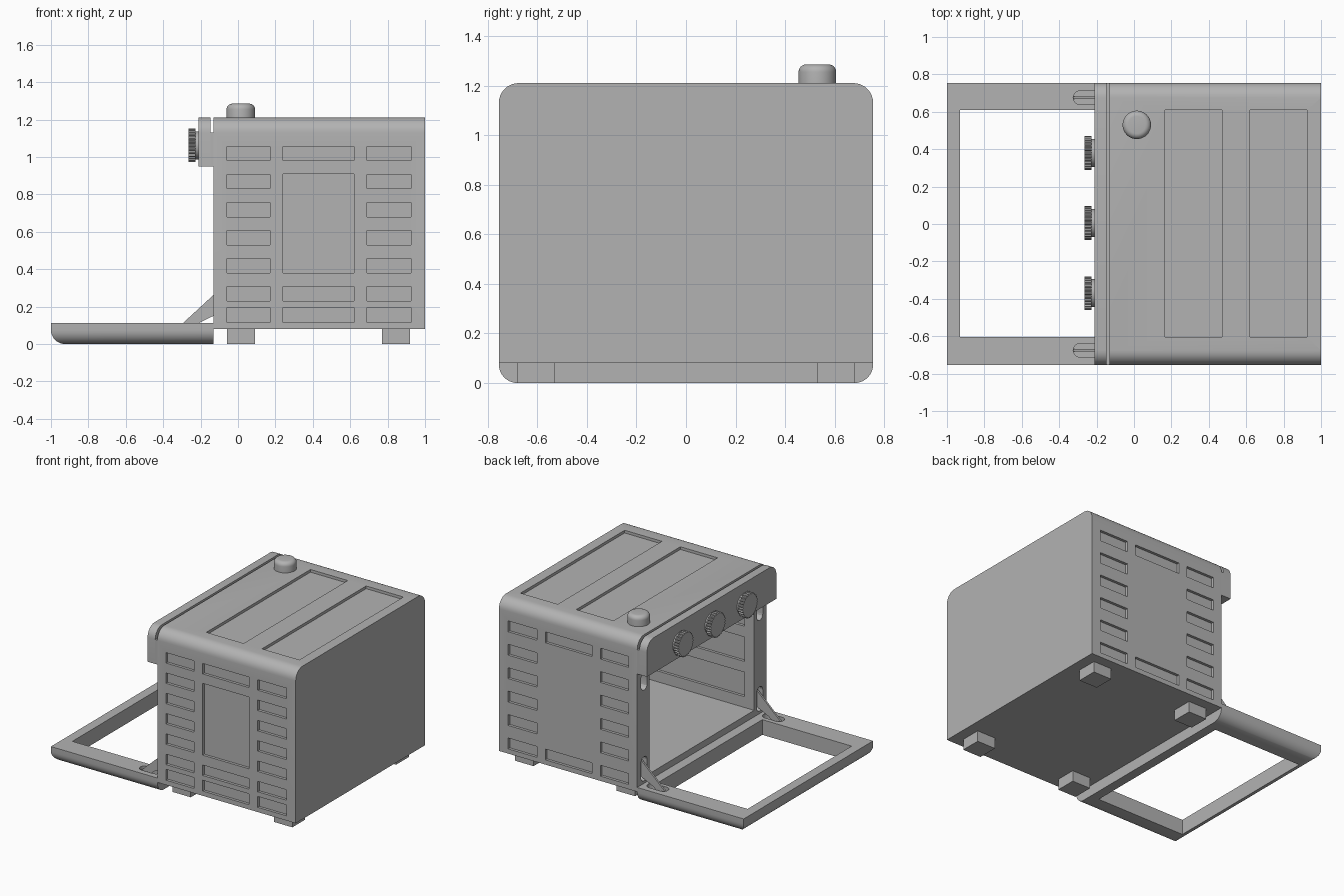
import bpy, bmesh, math
from mathutils import Vector

if "Cube" in bpy.data.objects:
    bpy.data.objects.remove(bpy.data.objects["Cube"])

grey = bpy.data.materials.new("light grey")
grey.diffuse_color = (0.45, 0.45, 0.45, 1)
grey.use_nodes = True
grey.node_tree.nodes["Principled BSDF"].inputs["Base Color"].default_value = grey.diffuse_color


def finish(name, bm, smooth=True):
    bmesh.ops.recalc_face_normals(bm, faces=bm.faces[:])
    me = bpy.data.meshes.new(name)
    bm.to_mesh(me)
    bm.free()
    ob = bpy.data.objects.new(name, me)
    bpy.context.collection.objects.link(ob)
    me.materials.append(grey)
    if smooth:
        shade(ob)
    return ob


def shade(ob):
    bpy.ops.object.select_all(action='DESELECT')
    ob.select_set(True)
    bpy.context.view_layer.objects.active = ob
    bpy.ops.object.shade_smooth_by_angle(angle=math.radians(35))


def prism(bm, pts, offset):
    """Extrude a closed outline of 3D points along an offset."""
    face = bm.faces.new([bm.verts.new(p) for p in pts])
    ext = bmesh.ops.extrude_face_region(bm, geom=[face])
    vs = [v for v in ext['geom'] if isinstance(v, bmesh.types.BMVert)]
    bmesh.ops.translate(bm, verts=vs, vec=Vector(offset))


def box(bm, x0, x1, y0, y1, z0, z1):
    prism(bm, [(x0, y0, z0), (x1, y0, z0), (x1, y1, z0), (x0, y1, z0)], (0, 0, z1 - z0))


def cut(ob, bm):
    """Subtract the cutter mesh from an object and discard the cutter."""
    cutter = finish("cutter", bm, False)
    cutter.hide_render = True
    mod = ob.modifiers.new("cut", 'BOOLEAN')
    mod.object, mod.operation, mod.solver = cutter, 'DIFFERENCE', 'EXACT'
    bpy.context.view_layer.objects.active = ob
    bpy.ops.object.modifier_apply(modifier=mod.name)
    bpy.data.objects.remove(cutter)
    shade(ob)


def stadium(a0, a1, c, r, n=8):
    """Rounded slot outline, long axis first."""
    pts = []
    for centre, start in ((a1 - r, -90), (a0 + r, 90)):
        for i in range(n + 1):
            t = math.radians(start + 180 * i / n)
            pts.append((centre + r * math.cos(t), c + r * math.sin(t)))
    return pts


W, TOP, R = 0.755, 1.21, 0.08


def shell_profile(x, z0):
    """Section with rounded upper corners."""
    pts = [(x, -W, z0), (x, W, z0)]
    for sy, start in ((1, 0), (-1, 90)):
        for i in range(9):
            t = math.radians(start + 90 * i / 8)
            pts.append((x, sy * (W - R) + R * math.cos(t), TOP - R + R * math.sin(t)))
    return pts


# Oven housing
bm = bmesh.new()
prism(bm, shell_profile(-0.13, 0.08), (1.13, 0, 0))
housing = finish("housing", bm)

# Cooking chamber
bm = bmesh.new()
box(bm, -0.3, 0.93, -0.61, 0.61, 0.16, 0.94)
cut(housing, bm)

# Recessed vents, top panels, rack grooves and hinge slots
D = 0.02
left, mid, right = (-0.06, 0.17), (0.24, 0.62), (0.69, 0.925)
rows = [(0.115, 0.195)] + [(0.23 + 0.15 * i, 0.307 + 0.15 * i) for i in range(6)]
back_rows = [(0.115 + 0.173 * i, 0.195 + 0.173 * i) for i in range(6)]
front_vents = [(c, r) for c in (left, right) for r in rows]
front_vents += [(mid, rows[i]) for i in (0, 1, 6)] + [(mid, (0.38, 0.91))]
back_vents = [(c, r) for c in (left, right) for r in back_rows]
back_vents += [(mid, back_rows[i]) for i in (0, 5)]
bm = bmesh.new()
for c, r in front_vents:
    box(bm, *c, -W - 0.1, -W + D, *r)
for c, r in back_vents:
    box(bm, *c, W - D, W + 0.1, *r)
for x0, x1 in ((0.165, 0.47), (0.62, 0.925)):
    box(bm, x0, x1, -0.605, 0.61, TOP - D, TOP + 0.1)
for s in (-1, 1):
    for z0 in (0.24, 0.50, 0.76):
        box(bm, -0.05, 0.88, *sorted((s * 0.58, s * 0.63)), z0, z0 + 0.18)
    for z0, z1 in ((0.13, 0.31), (0.80, 0.93)):
        prism(bm, [(-0.2, y, z) for z, y in stadium(z0, z1, s * 0.675, 0.035)], (0.13, 0, 0))
cut(housing, bm)

# Control panel and the neck behind its groove
bm = bmesh.new()
prism(bm, shell_profile(-0.21, 0.95), (0.062, 0, 0))
finish("control_panel", bm)
bm = bmesh.new()
box(bm, -0.148, -0.13, -W, W, 0.95, 1.13)
finish("panel_neck", bm)

# Open door frame with rounded lower outer edges
bm = bmesh.new()
box(bm, -1, -0.13, -W, W, 0, 0.112)
low = [e for e in bm.edges if all(v.co.z < 0.01 for v in e.verts)
       and not all(v.co.x > -0.2 for v in e.verts)]
bmesh.ops.bevel(bm, geom=low, offset=0.075, segments=8, profile=0.5, affect='EDGES')
door = finish("door_frame", bm)
bm = bmesh.new()
box(bm, -0.93, -0.20, -0.605, 0.61, -0.1, 0.3)
for s in (-1, 1):
    prism(bm, [(x, y, 0.06) for x, y in stadium(-0.325, -0.16, s * 0.675, 0.037)], (0, 0, 0.1))
cut(door, bm)

# Hinge arms
for side, s in (("front", -1), ("back", 1)):
    bm = bmesh.new()
    arm = [(-0.345, 0.065), (-0.09, 0.30), (-0.09, 0.17), (-0.21, 0.112), (-0.26, 0.065)]
    prism(bm, [(x, s * 0.675 - 0.007, z) for x, z in arm], (0, 0.014, 0))
    finish(side + "_hinge_arm", bm)

# Ribbed control knobs on round collars
for i, y in enumerate((-0.37, 0.005, 0.38)):
    bm = bmesh.new()
    teeth = 28
    ring = []
    for k in range(teeth * 4):
        r = 0.09 if k % 4 < 2 else 0.082
        t = math.tau * k / (teeth * 4)
        ring.append((-0.265, y + r * math.cos(t), 1.062 + r * math.sin(t)))
    prism(bm, ring, (0.038, 0, 0))
    disc = [(-0.23, y + 0.075 * math.cos(math.tau * k / 32),
             1.062 + 0.075 * math.sin(math.tau * k / 32)) for k in range(32)]
    prism(bm, disc, (0.022, 0, 0))
    finish("control_knob_%d" % (i + 1), bm)

# Rounded button on the roof
bm = bmesh.new()
bmesh.ops.create_cone(bm, cap_ends=True, segments=40, radius1=0.076, radius2=0.076, depth=0.085)
bmesh.ops.translate(bm, verts=bm.verts[:], vec=(0.015, 0.53, 1.2425))
rim = [e for e in bm.edges if all(v.co.z > 1.27 for v in e.verts)]
bmesh.ops.bevel(bm, geom=rim, offset=0.03, segments=6, profile=0.5, affect='EDGES')
finish("roof_button", bm)

# Feet
for xn, x in (("near", -0.06), ("far", 0.77)):
    for yn, s in (("front", -1), ("back", 1)):
        bm = bmesh.new()
        box(bm, x, x + 0.15, *sorted((s * 0.53, s * 0.68)), 0, 0.08)
        finish("%s_%s_foot" % (yn, xn), bm)
